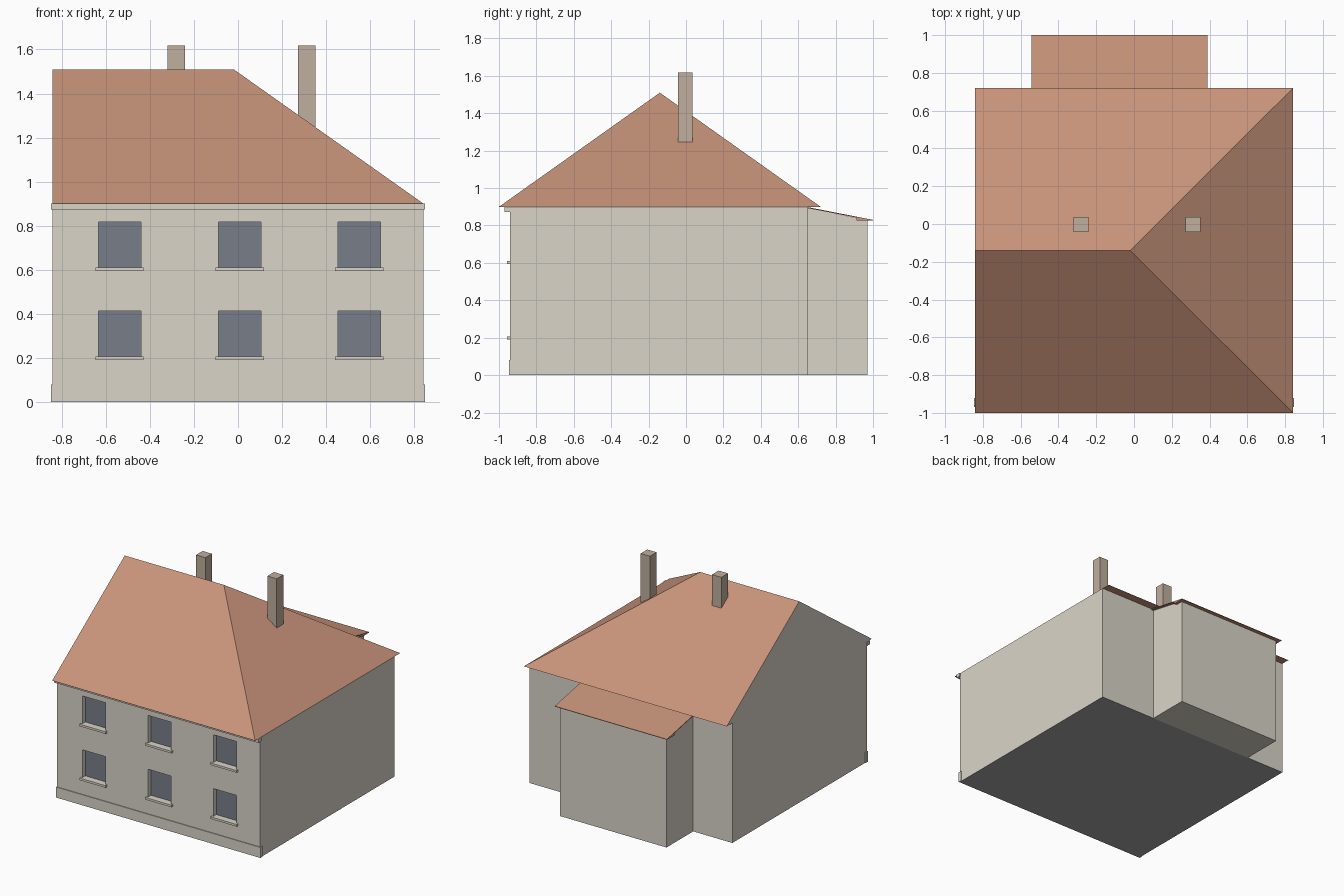
import bpy
import bmesh

if "Cube" in bpy.data.objects:
    bpy.data.objects.remove(bpy.data.objects["Cube"], do_unlink=True)


def make_material(name, srgb):
    rgb = [((c / 255 + 0.055) / 1.055) ** 2.4 for c in srgb]
    m = bpy.data.materials.new(name)
    m.use_nodes = True
    m.diffuse_color = (*rgb, 1)
    m.node_tree.nodes["Principled BSDF"].inputs["Base Color"].default_value = (*rgb, 1)
    return m


plaster = make_material("cream plaster", (218, 213, 201))
tile = make_material("terracotta tile", (200, 148, 122))
stone = make_material("chimney stone", (192, 175, 157))
glass = make_material("window glass", (121, 126, 136))
slab = make_material("floor grey", (165, 165, 165))


def add_object(name, bm, *materials):
    bmesh.ops.recalc_face_normals(bm, faces=bm.faces)
    mesh = bpy.data.meshes.new(name)
    bm.to_mesh(mesh)
    bm.free()
    for m in materials:
        mesh.materials.append(m)
    obj = bpy.data.objects.new(name, mesh)
    bpy.context.scene.collection.objects.link(obj)
    return obj


def prism(name, x0, x1, profile, *materials):
    """Extrude a (y, z) profile along x."""
    bm = bmesh.new()
    face = bm.faces.new([bm.verts.new((x0, y, z)) for y, z in profile])
    new = bmesh.ops.extrude_face_region(bm, geom=[face])["geom"]
    verts = [v for v in new if isinstance(v, bmesh.types.BMVert)]
    bmesh.ops.translate(bm, verts=verts, vec=(x1 - x0, 0, 0))
    return add_object(name, bm, *materials)


def box(name, x, y, z, *materials):
    profile = [(y[0], z[0]), (y[1], z[0]), (y[1], z[1]), (y[0], z[1])]
    return prism(name, x[0], x[1], profile, *materials)


HALF = 0.842
FRONT, BACK, EAVE = -0.94, 0.653, 0.9

# Main walls with a grey underside
walls = box("main_walls", (-HALF, HALF), (FRONT, BACK), (0, EAVE), plaster, slab)
for p in walls.data.polygons:
    p.material_index = 1 if p.normal.z < -0.9 else 0

# Recessed windows, each with a pane and a sill
for floor, sill_top in (("lower", 0.205), ("upper", 0.609)):
    for side, cx in (("right", -0.537), ("middle", 0.008), ("left", 0.55)):
        tag = f"{floor}_{side}"
        xs, zs = (cx - 0.096, cx + 0.096), (sill_top, sill_top + 0.209)
        cutter = box("opening_" + tag, xs, (FRONT - 0.1, FRONT + 0.04), zs, plaster)
        mod = walls.modifiers.new("opening", 'BOOLEAN')
        mod.operation, mod.solver, mod.object = 'DIFFERENCE', 'EXACT', cutter
        bpy.context.view_layer.objects.active = walls
        bpy.ops.object.modifier_apply(modifier=mod.name)
        bpy.data.objects.remove(cutter, do_unlink=True)
        box("pane_" + tag, xs, (FRONT + 0.034, FRONT + 0.041), zs, glass)
        box("sill_" + tag, (cx - 0.109, cx + 0.109), (FRONT - 0.017, FRONT + 0.035),
            (sill_top - 0.015, sill_top + 0.001), plaster)

# Front plinth and cornice
box("plinth", (-0.848, 0.848), (FRONT - 0.006, FRONT + 0.02), (0.001, 0.08), plaster)
box("cornice", (-0.848, 0.848), (-0.97, FRONT + 0.005), (0.873, EAVE), plaster)

# Main roof: plastered gable at one end, hip at the other
RIDGE_Y, RIDGE_Z = -0.14, 1.51
roof = prism("main_roof", -HALF, HALF, [(-1, EAVE), (0.72, EAVE), (RIDGE_Y, RIDGE_Z)],
             tile, plaster)
for v in roof.data.vertices:
    if v.co.x > 0 and v.co.z > 1:
        v.co.x = -0.02
roof.data.update()
for p in roof.data.polygons:
    p.material_index = 1 if p.normal.x < -0.9 else 0

# Chimneys
for name, cx, base in (("right_chimney", -0.28, 1.2), ("left_chimney", 0.312, 1.1)):
    box(name, (cx - 0.039, cx + 0.039), (-0.042, 0.036), (base, 1.617), stone)

# Rear extension with a lean-to roof
prism("extension_walls", -0.517, 0.366,
      [(BACK, 0), (0.97, 0), (0.97, 0.83), (BACK, 0.893)], plaster)
prism("extension_roof", -0.542, 0.389,
      [(BACK, 0.898), (1, 0.83), (1, 0.826), (BACK, 0.892)], tile)
prism("extension_eave", -0.542, 0.389,
      [(0.912, 0.826), (1, 0.826), (0.912, 0.845)], tile)
